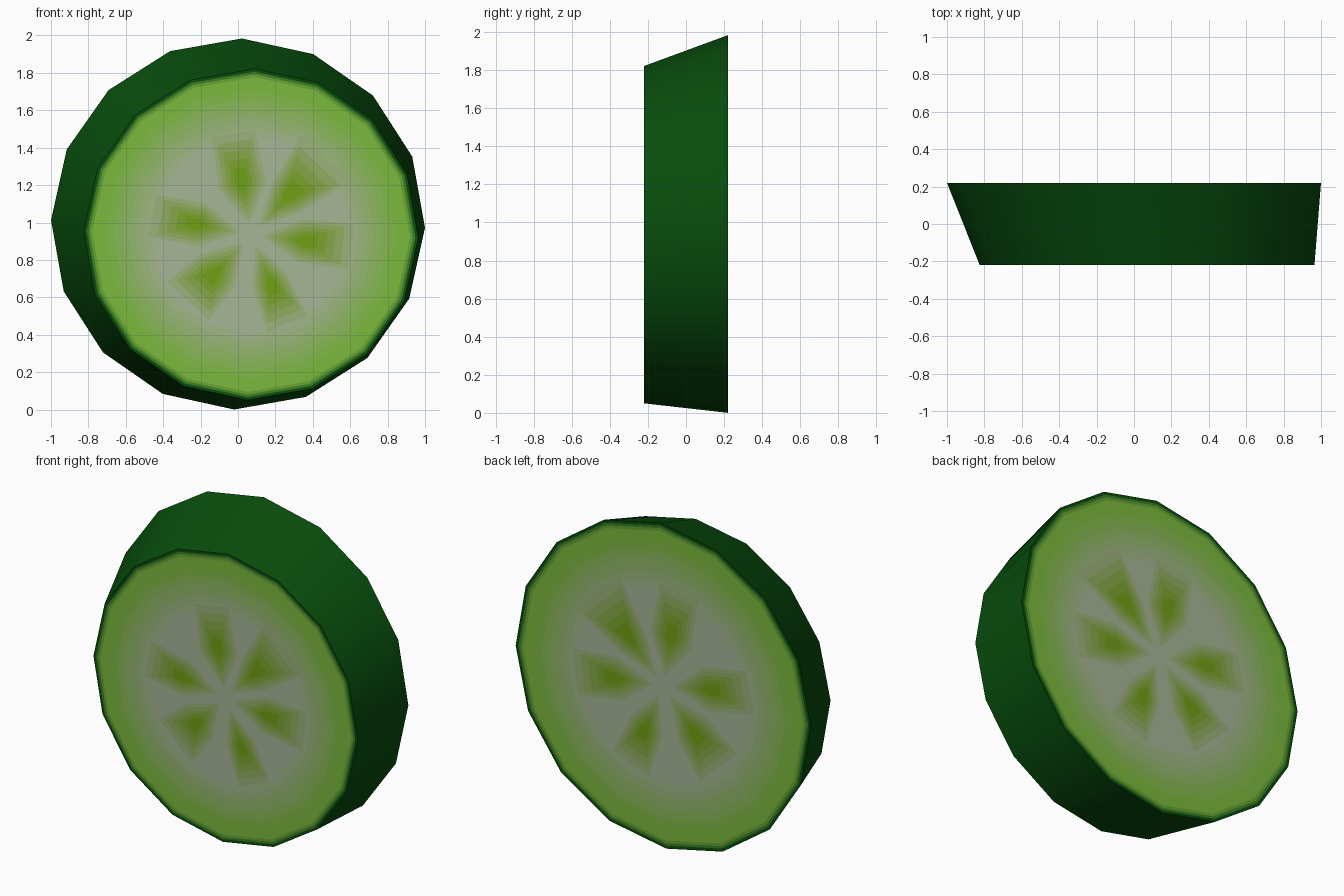
import bpy, bmesh
from math import sin, cos, radians, pi

if "Cube" in bpy.data.objects:
    bpy.data.objects.remove(bpy.data.objects["Cube"])

SIDES = 16
TILT = radians(1.2)
# each cut: y, centre x, centre z, radius x, radius z, outward direction
BACK = (0.22, 0.0, 0.992, 1.0, 0.992, 1)
FRONT = (-0.22, 0.07, 0.936, 0.895, 0.886, -1)

SKIN = (16, 78, 20)
GREEN = (122, 184, 62)
PALE = (166, 180, 148)
SEED = (112, 158, 28)


def mix(a, b, t):
    return tuple(p + (q - p) * t for p, q in zip(a, b))


def material(name, rgb):
    mat = bpy.data.materials.new(name)
    mat.diffuse_color = [(c / 255) ** 2.2 for c in rgb] + [1]
    mat.use_nodes = True
    mat.node_tree.nodes["Principled BSDF"].inputs["Base Color"].default_value = mat.diffuse_color
    return mat


def on_cut(cut, u, v, lift=0.0):
    """Point on a cut face, u and v running from -1 to 1."""
    y, cx, cz, rx, rz, out = cut
    return (cx + rx * u, y + out * lift, cz + rz * v)


def add_object(name, bm, mats):
    bmesh.ops.recalc_face_normals(bm, faces=bm.faces)
    me = bpy.data.meshes.new(name)
    bm.to_mesh(me)
    bm.free()
    for m in mats:
        me.materials.append(m)
    ob = bpy.data.objects.new(name, me)
    bpy.context.collection.objects.link(ob)
    return ob


# Slice: skin wall plus concentric colour bands on both cut faces
bands = [(1.0, SKIN), (0.982, mix(SKIN, GREEN, 0.45)), (0.967, mix(SKIN, GREEN, 0.8)), (0.95, GREEN)]
bands += [(0.87 - 0.045 * i, mix(GREEN, PALE, (i + 1) / 7)) for i in range(7)]
mats = [material(f"band_{i}", c) for i, (r, c) in enumerate(bands)]

bm = bmesh.new()


def ring(cut, r):
    angles = [pi / 2 - TILT + 2 * pi * i / SIDES for i in range(SIDES)]
    return [bm.verts.new(on_cut(cut, r * cos(a), r * sin(a))) for a in angles]


def bridge(a, b, mat):
    for i in range(SIDES):
        j = (i + 1) % SIDES
        bm.faces.new((a[i], a[j], b[j], b[i])).material_index = mat


rims = []
for cut in (FRONT, BACK):
    rings = [ring(cut, r) for r, c in bands]
    rims.append(rings[0])
    for k in range(len(rings) - 1):
        bridge(rings[k], rings[k + 1], k)
    bm.faces.new(rings[-1]).material_index = len(bands) - 1
bridge(rims[0], rims[1], 0)
body = add_object("cucumber_slice", bm, mats)
bpy.context.view_layer.objects.active = body
body.select_set(True)
bpy.ops.object.shade_smooth_by_angle(angle=radians(30))

# Seed pockets: angle, length, half width at the shoulder, half width at the end
pockets = [(100, 0.62, 0.14, 0.13), (46, 0.64, 0.12, 0.20), (-7, 0.60, 0.13, 0.14),
           (-68, 0.58, 0.11, 0.13), (-133, 0.55, 0.14, 0.17), (169, 0.60, 0.13, 0.13)]
levels = [(1.0, 0.22), (0.82, 0.42), (0.64, 0.62), (0.46, 0.82), (0.28, 1.0)]
seed_mats = [material(f"seed_{i}", mix(PALE, SEED, t)) for i, (s, t) in enumerate(levels)]

for side, cut in (("front", FRONT), ("back", BACK)):
    bm = bmesh.new()
    for deg, length, shoulder, end in pockets:
        ca, sa = cos(radians(deg)), sin(radians(deg))
        outline = [(0.07, 0), (0.30, shoulder), (length, end), (length, -end), (0.30, -shoulder)]
        # nested outlines shrink towards the darkest spot of the pocket
        for k, (s, t) in enumerate(levels):
            pts = [(0.32 + (p - 0.32) * s, q * s) for p, q in outline]
            vs = [bm.verts.new(on_cut(cut, p * ca - q * sa, p * sa + q * ca, 0.001 * (k + 1)))
                  for p, q in pts]
            f = bm.faces.new(vs)
            f.material_index = k
    ob = add_object(f"{side}_seed_pockets", bm, seed_mats)
    # face every pocket outwards
    for poly in ob.data.polygons:
        if poly.normal.y * cut[5] < 0:
            poly.flip()
